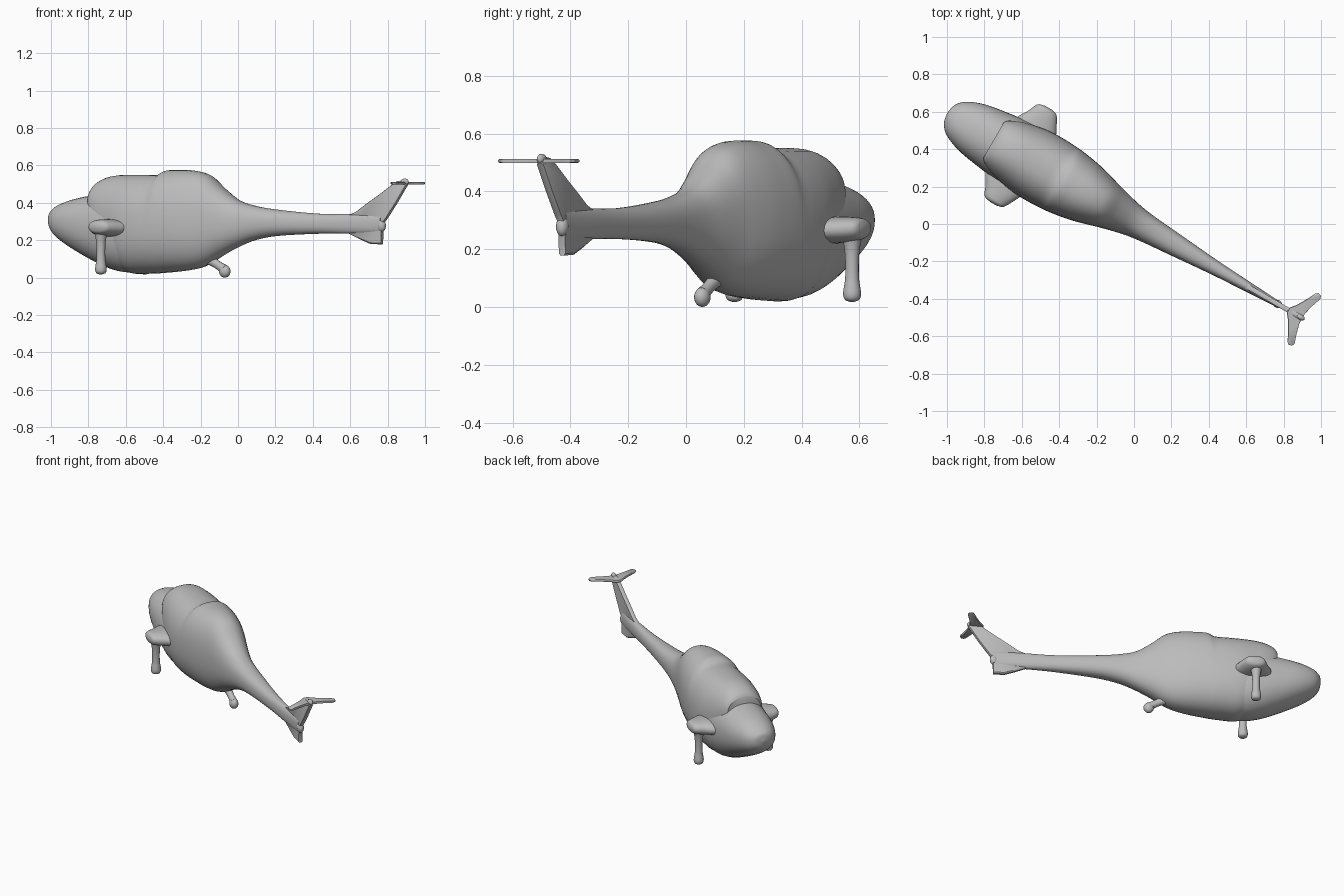
import bpy, bmesh, math
from mathutils import Vector

if "Cube" in bpy.data.objects:
    bpy.data.objects.remove(bpy.data.objects["Cube"])

grey = bpy.data.materials.new("body_grey")
grey.diffuse_color = (0.5, 0.5, 0.5, 1)
grey.use_nodes = True
grey.node_tree.nodes["Principled BSDF"].inputs["Base Color"].default_value = grey.diffuse_color

# The aircraft lies at 30 degrees: s runs nose to tail, l is sideways, z is up
C, S = math.cos(math.radians(30)), 0.5


def world(s, l, z):
    return Vector((-0.605 + C * s + S * l, 0.365 - S * s + C * l, z))


def finish(name, bm, angle=40):
    bmesh.ops.recalc_face_normals(bm, faces=bm.faces)
    me = bpy.data.meshes.new(name)
    bm.to_mesh(me)
    bm.free()
    ob = bpy.data.objects.new(name, me)
    bpy.context.collection.objects.link(ob)
    me.materials.append(grey)
    bpy.ops.object.select_all(action='DESELECT')
    ob.select_set(True)
    bpy.context.view_layer.objects.active = ob
    bpy.ops.object.shade_smooth_by_angle(angle=math.radians(angle))
    return ob


def smooth(rows, steps):
    """Cubic interpolation between stations; first column is the position."""
    def slope(i, k):
        a, b = rows[max(i - 1, 0)], rows[min(i + 1, len(rows) - 1)]
        return (b[k] - a[k]) / (b[0] - a[0])
    out = []
    for i in range(len(rows) - 1):
        p, q = rows[i], rows[i + 1]
        h = q[0] - p[0]
        for j in range(steps):
            t = j / steps
            r = [p[0] + h * t]
            for k in range(1, len(p)):
                r.append((2*t**3 - 3*t*t + 1) * p[k] + (t**3 - 2*t*t + t) * h * slope(i, k)
                         + (3*t*t - 2*t**3) * q[k] + (t**3 - t*t) * h * slope(i + 1, k))
            out.append(r)
    return out + [list(rows[-1])]


def loft(name, rows, place, power=2.0, steps=4, n=40):
    """Rows are (t, a_min, a_max, b_min, b_max); place maps (t, a, b) to the model."""
    bm = bmesh.new()
    rings = []
    for t, a0, a1, b0, b1 in smooth(rows, steps):
        ring = []
        for i in range(n):
            w = 2 * math.pi * i / n
            c, d = math.cos(w), math.sin(w)
            a = math.copysign(abs(c) ** (2 / power), c) * (a1 - a0) / 2 + (a0 + a1) / 2
            b = math.copysign(abs(d) ** (2 / power), d) * (b1 - b0) / 2 + (b0 + b1) / 2
            ring.append(bm.verts.new(place(t, a, b)))
        rings.append(ring)
    for r, q in zip(rings, rings[1:]):
        for i in range(n):
            bm.faces.new((r[i], r[(i + 1) % n], q[(i + 1) % n], q[i]))
    bm.faces.new(rings[0])
    bm.faces.new(rings[-1])
    return finish(name, bm)


def plate(name, outline, half, place):
    """Thin bevelled plate from an outline; place maps (u, v, thickness)."""
    bm = bmesh.new()
    layers = []
    cu = sum(p[0] for p in outline) / len(outline)
    cv = sum(p[1] for p in outline) / len(outline)
    for h, k in ((-half, .96), (-half * .5, 1), (half * .5, 1), (half, .96)):
        layers.append([bm.verts.new(place(cu + (u - cu) * k, cv + (v - cv) * k, h))
                       for u, v in outline])
    n = len(outline)
    for a, b in zip(layers, layers[1:]):
        for i in range(n):
            bm.faces.new((a[i], a[(i + 1) % n], b[(i + 1) % n], b[i]))
    bm.faces.new(layers[0])
    bm.faces.new(layers[-1])
    return finish(name, bm)


def ball(name, centre, r, squash=(1, 1, 1)):
    bm = bmesh.new()
    bmesh.ops.create_uvsphere(bm, u_segments=20, v_segments=12, radius=r)
    for v in bm.verts:
        v.co = world(*(centre[i] + v.co[i] * squash[i] for i in range(3)))
    return finish(name, bm, 60)


def hull(rows):
    return [(s, -w, w, b, t) for s, w, b, t in rows]


# Nose and cockpit shell (position, half width, bottom, top)
loft("nose", hull([
    (-.455, .003, .307, .313), (-.447, .045, .268, .350), (-.430, .075, .243, .368),
    (-.400, .102, .213, .388), (-.340, .130, .173, .410), (-.270, .149, .135, .427),
    (-.180, .163, .090, .443), (-.090, .175, .052, .455), (0, .182, .030, .465),
    (.10, .178, .030, .47), (.20, .15, .06, .46)]), world, 2.2)

# Main cabin with roof lip, engine hump and tail boom
loft("fuselage", hull([
    (-.168, .112, .30, .488), (-.150, .130, .25, .510), (-.10, .155, .14, .535),
    (-.03, .174, .06, .548), (.06, .190, .022, .550), (.15, .193, .021, .550),
    (.225, .190, .024, .552), (.265, .187, .027, .573), (.33, .178, .032, .576),
    (.40, .165, .040, .575), (.47, .147, .054, .565), (.53, .129, .078, .542),
    (.60, .110, .118, .483), (.70, .087, .165, .415), (.80, .074, .200, .385),
    (.93, .063, .222, .365), (1.20, .040, .235, .342), (1.40, .028, .235, .340),
    (1.585, .017, .238, .338)]), world, 2.3)

# Side stubs and main legs, mirrored
for side, word in ((1, "left"), (-1, "right")):
    loft(word + "_stub", [
        (.10, -.14, .13, .215, .315), (.18, -.115, .112, .220, .313),
        (.23, -.085, .088, .225, .312), (.27, -.068, .066, .233, .308),
        (.288, -.052, .050, .245, .300), (.296, -.02, .02, .265, .282)],
        lambda t, a, b, m=side: world(a, m * t, b), 2.2, 3, 28)
    loft(word + "_main_leg", [
        (.018, -.020, -.004, -.008, .008), (.024, -.036, .012, -.024, .024),
        (.042, -.043, .019, -.031, .031), (.065, -.041, .017, -.029, .029),
        (.10, -.036, .012, -.024, .024), (.17, -.036, .012, -.024, .024),
        (.22, -.042, .018, -.030, .030), (.27, -.055, .031, -.043, .043)],
        lambda t, a, b, m=side: world(a, m * (.235 + b), t), 2, 3, 20)

# Tail wheel leg, sloping back from the belly
loft("tail_leg", [
    (0, -.032, .032, -.034, .034), (.05, -.022, .022, -.024, .024),
    (.09, -.021, .021, -.023, .023), (.12, -.024, .024, -.026, .026)],
    lambda t, a, b: world(.51 + t * .86 + b * .5, a, .105 - t * .5 + b * .86), 2, 3, 20)
ball("tail_wheel", (.617, 0, .034), .034, (.95, .8, 1))

# Swept upright fin with the lower keel
plate("tail_fin", [
    (1.36, .325), (1.43, .352), (1.49, .392), (1.57, .442), (1.645, .492), (1.68, .515),
    (1.735, .522), (1.745, .497), (1.68, .400), (1.62, .318), (1.592, .285),
    (1.588, .178), (1.52, .180), (1.46, .203), (1.38, .238)], .013,
    lambda u, v, h: world(u, h, v))
ball("fin_hub", (1.585, 0, .278), .027, (.9, .8, 1.25))
ball("fin_cap", (1.728, 0, .512), .018, (1.3, .8, 1))

# Swept level tailplane
half = [(1.65, .015), (1.675, .045), (1.705, .095), (1.733, .150), (1.745, .160),
        (1.764, .154), (1.770, .138), (1.752, .085), (1.738, .030)]
plate("tailplane", half + [(s, -l) for s, l in reversed(half)], .007,
      lambda u, v, h: world(u, v, .505 + h))
